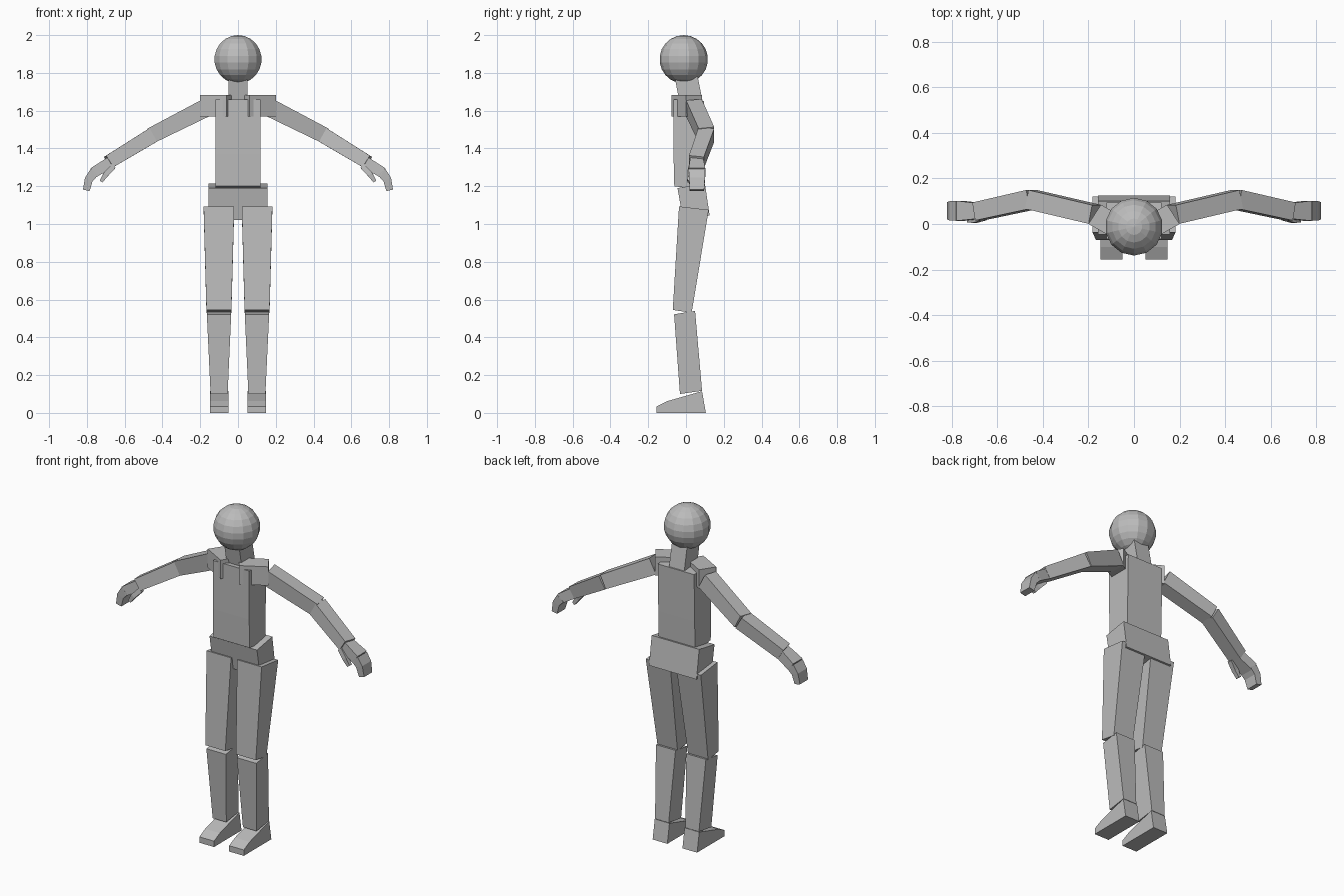
import bpy
import bmesh
from mathutils import Vector

cube = bpy.data.objects.get("Cube")
if cube:
    bpy.data.objects.remove(cube, do_unlink=True)

grey = bpy.data.materials.new("plain_grey")
grey.use_nodes = True
colour = (0.5, 0.5, 0.5, 1)
grey.diffuse_color = colour
grey.node_tree.nodes["Principled BSDF"].inputs["Base Color"].default_value = colour


def finish(name, bm):
    bmesh.ops.recalc_face_normals(bm, faces=bm.faces)
    mesh = bpy.data.meshes.new(name)
    bm.to_mesh(mesh)
    bm.free()
    mesh.materials.append(grey)
    obj = bpy.data.objects.new(name, mesh)
    bpy.context.collection.objects.link(obj)
    return obj


def loft(name, rings, side=1):
    """Closed solid through matching rings; side=-1 mirrors it in x."""
    bm = bmesh.new()
    loops = [[bm.verts.new((p[0] * side, p[1], p[2])) for p in r] for r in rings]
    n = len(loops[0])
    for a, b in zip(loops, loops[1:]):
        for i in range(n):
            j = (i + 1) % n
            bm.faces.new((a[i], a[j], b[j], b[i]))
    bm.faces.new(loops[0])
    bm.faces.new(loops[-1])
    return finish(name, bm)


def level(x0, x1, front, back):
    """Four-point ring from a front (y, z) edge to a back (y, z) edge."""
    return [(x0, *front), (x1, *front), (x1, *back), (x0, *back)]


def beam(name, stations, side=1):
    """Square-section limb through (centre, half depth, half height) stations."""
    pts = [Vector(s[0]) for s in stations]
    rings = []
    for i, (c, depth, height) in enumerate(stations):
        d = (pts[min(i + 1, len(pts) - 1)] - pts[max(i - 1, 0)]).normalized()
        across = Vector((0, 1, 0))
        across = (across - d * across.dot(d)).normalized()
        up = d.cross(across)
        p = Vector(c)
        rings.append([p + across * depth * a + up * height * b
                      for a, b in ((-1, -1), (1, -1), (1, 1), (-1, 1))])
    return loft(name, rings, side)


# Head
bm = bmesh.new()
bmesh.ops.create_uvsphere(bm, u_segments=14, v_segments=11, radius=0.128)
for v in bm.verts:
    v.co += Vector((0, -0.012, 1.872))
finish("head", bm)

# Neck, torso and hips
loft("neck", [level(-0.05, 0.05, (-0.03, 1.62), (0.09, 1.64)),
              level(-0.05, 0.05, (-0.06, 1.78), (0.06, 1.79))])
loft("chest", [level(-0.12, 0.12, (-0.066, 1.37), (0.09, 1.37)),
               level(-0.12, 0.12, (-0.066, 1.66), (0.095, 1.65))])
loft("belly", [level(-0.12, 0.12, (-0.062, 1.2), (0.085, 1.18)),
               level(-0.12, 0.12, (-0.066, 1.37), (0.09, 1.37))])
loft("hips", [level(-0.157, 0.157, (-0.015, 1.02), (0.125, 1.045)),
              level(-0.157, 0.157, (-0.045, 1.19), (0.1, 1.215))])

for label, s in (("left", 1), ("right", -1)):
    # Shoulder block, angled back
    plan = [(0.06, -0.078), (0.2, 0.0), (0.145, 0.085), (0.005, 0.005)]
    loft(label + "_shoulder", [[(x, y, z) for x, y in plan] for z in (1.57, 1.682)], s)

    # Arm
    beam(label + "_upper_arm", [((0.17, 0.042, 1.615), 0.042, 0.048),
                                ((0.452, 0.108, 1.472), 0.042, 0.042)], s)
    beam(label + "_forearm", [((0.445, 0.108, 1.474), 0.042, 0.041),
                              ((0.685, 0.055, 1.328), 0.04, 0.036)], s)

    # Hand with curled fingers and thumb
    beam(label + "_palm", [((0.675, 0.057, 1.327), 0.034, 0.03),
                           ((0.765, 0.058, 1.272), 0.044, 0.028)], s)
    beam(label + "_fingers", [((0.76, 0.058, 1.275), 0.044, 0.026),
                              ((0.79, 0.058, 1.236), 0.042, 0.022),
                              ((0.803, 0.058, 1.178), 0.038, 0.018)], s)
    beam(label + "_thumb", [((0.66, 0.03, 1.305), 0.014, 0.014),
                            ((0.7, 0.018, 1.262), 0.013, 0.014),
                            ((0.725, 0.018, 1.225), 0.011, 0.009)], s)

    # Leg
    loft(label + "_thigh", [level(0.035, 0.167, (-0.07, 0.545), (0.03, 0.53)),
                            level(0.02, 0.182, (-0.037, 1.093), (0.12, 1.075))], s)
    loft(label + "_shin", [level(0.055, 0.145, (-0.032, 0.1), (0.085, 0.117)),
                           level(0.036, 0.165, (-0.063, 0.522), (0.048, 0.54))], s)

    # Foot, a side profile swept across
    profile = [(-0.155, 0), (-0.155, 0.035), (-0.1, 0.062), (0.085, 0.115), (0.105, 0)]
    loft(label + "_foot", [[(x, y, z) for y, z in profile] for x in (0.05, 0.147)], s)
